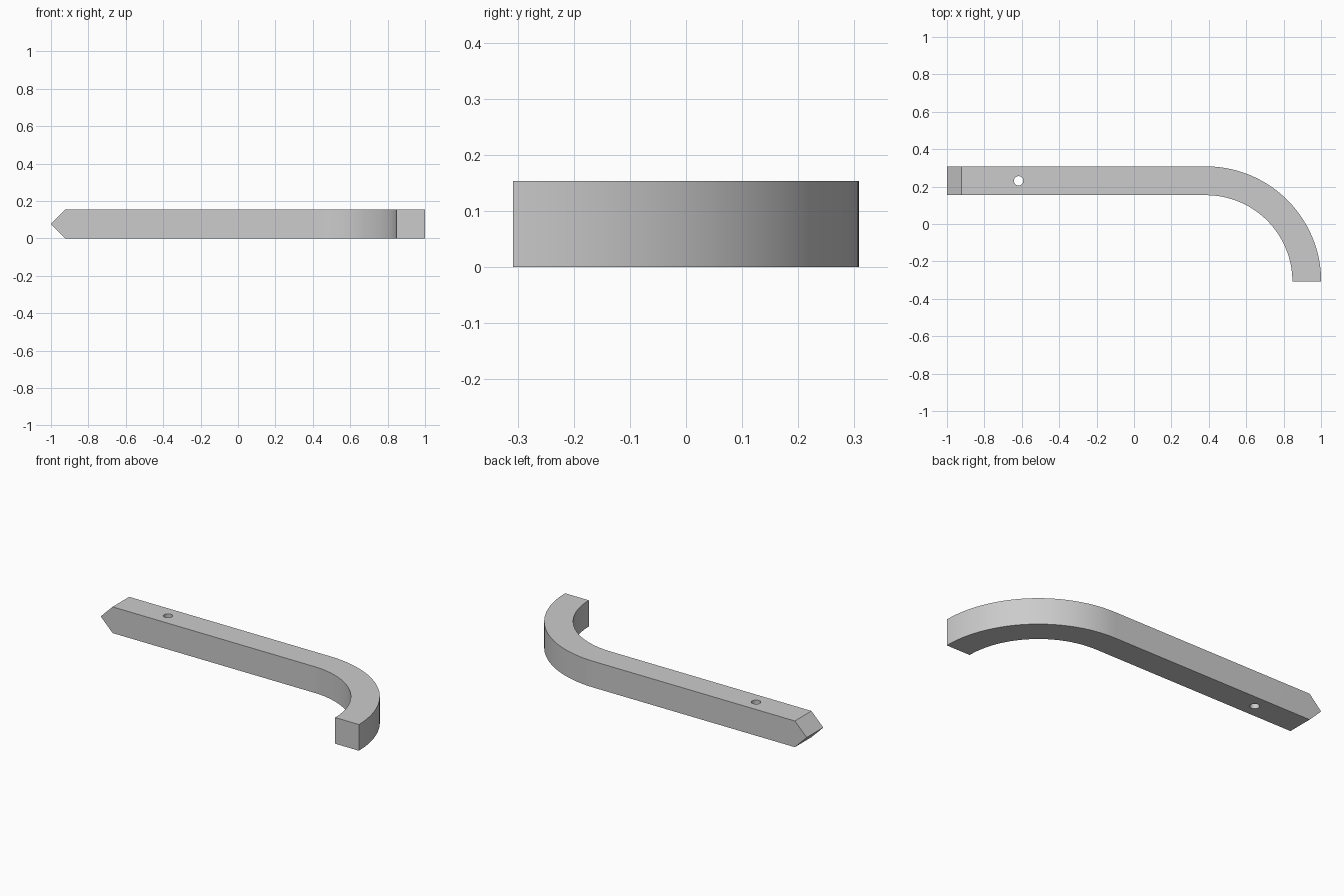
import bpy
import bmesh
from math import radians
from mathutils import Vector

cube = bpy.data.objects.get("Cube")
if cube:
    bpy.data.objects.remove(cube, do_unlink=True)

WIDTH = 0.154          # square bar section
HALF_DEPTH = 0.308     # overall depth / 2
BEND_X = 0.385         # where the bar starts to bend
TIP = WIDTH / 2        # length of the wedge tip

grey = bpy.data.materials.new("plain grey")
grey.use_nodes = True
colour = (0.6, 0.6, 0.6, 1)
grey.diffuse_color = colour
grey.node_tree.nodes["Principled BSDF"].inputs["Base Color"].default_value = colour

# Straight bar: side profile with a wedge tip, extruded through its width
bm = bmesh.new()
profile = [(-1, TIP), (-1 + TIP, 0), (BEND_X, 0), (BEND_X, WIDTH), (-1 + TIP, WIDTH)]
side = bm.faces.new([bm.verts.new((x, HALF_DEPTH, z)) for x, z in profile])
result = bmesh.ops.extrude_face_region(bm, geom=[side], use_keep_orig=True)
moved = [v for v in result["geom"] if isinstance(v, bmesh.types.BMVert)]
bmesh.ops.translate(bm, verts=moved, vec=(0, -WIDTH, 0))

# Quarter bend: spin the square end towards the front
end = next(f for f in bm.faces if all(abs(v.co.x - BEND_X) < 1e-5 for v in f.verts))
bmesh.ops.spin(bm, geom=[end] + list(end.edges) + list(end.verts),
               cent=Vector((BEND_X, -HALF_DEPTH, 0)), axis=(0, 0, 1),
               angle=radians(-90), steps=40)
bmesh.ops.recalc_face_normals(bm, faces=bm.faces)

mesh = bpy.data.meshes.new("hooked_bar")
bm.to_mesh(mesh)
bm.free()
bar = bpy.data.objects.new("hooked_bar", mesh)
bpy.context.collection.objects.link(bar)
mesh.materials.append(grey)

# Pin hole drilled straight through near the tip
bpy.ops.mesh.primitive_cylinder_add(vertices=40, radius=0.025, depth=0.5,
                                    location=(-0.617, HALF_DEPTH - WIDTH / 2, TIP))
cutter = bpy.context.object
cutter.name = "hole_cutter"
cutter.hide_render = True
cutter.data.materials.append(grey)
drill = bar.modifiers.new("pin_hole", "BOOLEAN")
drill.operation = "DIFFERENCE"
drill.solver = "EXACT"
drill.object = cutter

bpy.ops.object.select_all(action="DESELECT")
bar.select_set(True)
bpy.context.view_layer.objects.active = bar
bpy.ops.object.modifier_apply(modifier=drill.name)
bpy.data.objects.remove(cutter, do_unlink=True)
bpy.ops.object.shade_smooth_by_angle(angle=radians(30))
